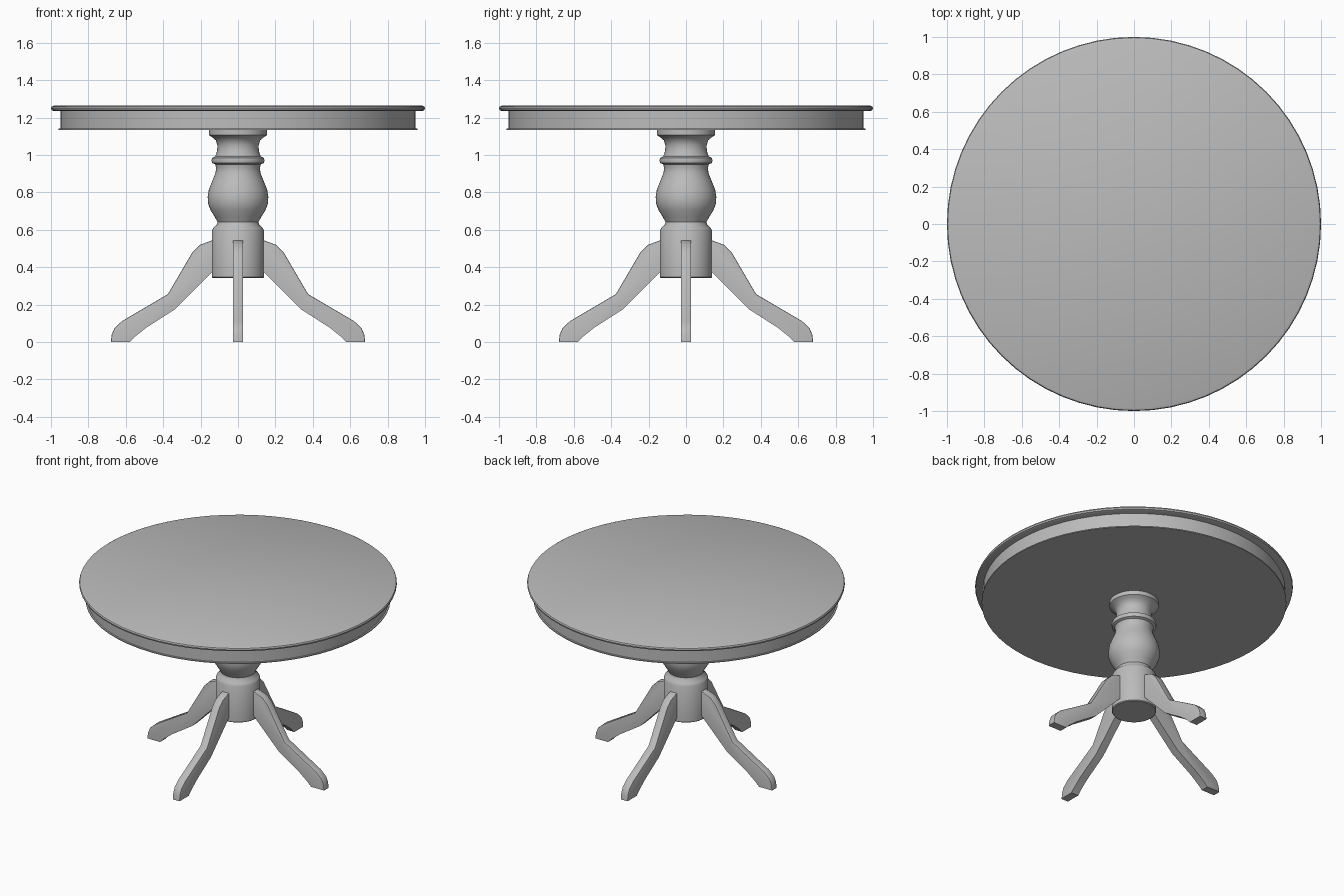
import bpy, bmesh, math
from mathutils import Matrix, Vector

cube = bpy.data.objects.get("Cube")
if cube:
    bpy.data.objects.remove(cube, do_unlink=True)

grey = bpy.data.materials.new("plain grey")
grey.use_nodes = True
colour = (0.5, 0.5, 0.5, 1)
grey.diffuse_color = colour
grey.node_tree.nodes["Principled BSDF"].inputs["Base Color"].default_value = colour


def finish(name, bm, angle=35):
    bmesh.ops.recalc_face_normals(bm, faces=bm.faces)
    mesh = bpy.data.meshes.new(name)
    bm.to_mesh(mesh)
    bm.free()
    mesh.materials.append(grey)
    obj = bpy.data.objects.new(name, mesh)
    bpy.context.collection.objects.link(obj)
    bpy.ops.object.select_all(action='DESELECT')
    obj.select_set(True)
    bpy.context.view_layer.objects.active = obj
    bpy.ops.object.shade_smooth_by_angle(angle=math.radians(angle))
    return obj


def lathe(name, profile, sides):
    """Turn (radius, height) points around the z axis and cap both ends."""
    bm = bmesh.new()
    rings = []
    for r, z in profile:
        rings.append([bm.verts.new((r * math.cos(a), r * math.sin(a), z))
                      for a in (math.tau * i / sides for i in range(sides))])
    for low, high in zip(rings, rings[1:]):
        for i in range(sides):
            j = (i + 1) % sides
            bm.faces.new((low[i], low[j], high[j], high[i]))
    bm.faces.new(rings[0])
    bm.faces.new(rings[-1])
    return finish(name, bm)


# Round top with a softened rim
lathe("table_top", [(0.985, 1.235), (0.997, 1.24), (1.0, 1.25),
                    (0.996, 1.259), (0.985, 1.264)], 64)

# Apron under the top, with a thin lip at its foot
lathe("apron", [(0.959, 1.134), (0.959, 1.141), (0.95, 1.142), (0.95, 1.236)], 64)

# Turned pedestal
lathe("pedestal", [
    (0.135, 0.343), (0.14, 0.348), (0.14, 0.595), (0.132, 0.61), (0.113, 0.628),
    (0.11, 0.642), (0.125, 0.67), (0.147, 0.705), (0.16, 0.74), (0.162, 0.775),
    (0.156, 0.815), (0.138, 0.86), (0.12, 0.905), (0.117, 0.93), (0.122, 0.95),
    (0.138, 0.957), (0.142, 0.97), (0.138, 0.985), (0.122, 0.992), (0.112, 1.02),
    (0.11, 1.05), (0.118, 1.078), (0.138, 1.095), (0.155, 1.106), (0.155, 1.135)], 40)

# Four splayed legs, cut from one side outline
outline = [(0.1, 0.545), (0.14, 0.543), (0.205, 0.519), (0.245, 0.478),
           (0.375, 0.256), (0.62, 0.112), (0.66, 0.075), (0.675, 0.04),
           (0.68, 0.0), (0.58, 0.0), (0.555, 0.025), (0.49, 0.077),
           (0.335, 0.176), (0.14, 0.373), (0.1, 0.4)]
half = 0.0275
names = ("left_leg", "back_leg", "right_leg", "front_leg")
for turn, name in enumerate(names):
    bm = bmesh.new()
    side = bm.faces.new([bm.verts.new((x, -half, z)) for x, z in outline])
    moved = bmesh.ops.extrude_face_region(bm, geom=[side])["geom"]
    bmesh.ops.translate(bm, vec=Vector((0, 2 * half, 0)),
                        verts=[v for v in moved if isinstance(v, bmesh.types.BMVert)])
    # Soften the long edges along the upper side
    upper = [e for e in bm.edges
             if abs(e.verts[0].co.y - e.verts[1].co.y) < 0.001
             and all((round(v.co.x, 3), round(v.co.z, 3)) in outline[:9] for v in e.verts)]
    bmesh.ops.bevel(bm, geom=upper, offset=0.006, segments=2, profile=0.5,
                    affect='EDGES')
    bmesh.ops.rotate(bm, verts=bm.verts, cent=(0, 0, 0),
                     matrix=Matrix.Rotation(turn * math.pi / 2, 3, 'Z'))
    finish(name, bm, 30)
